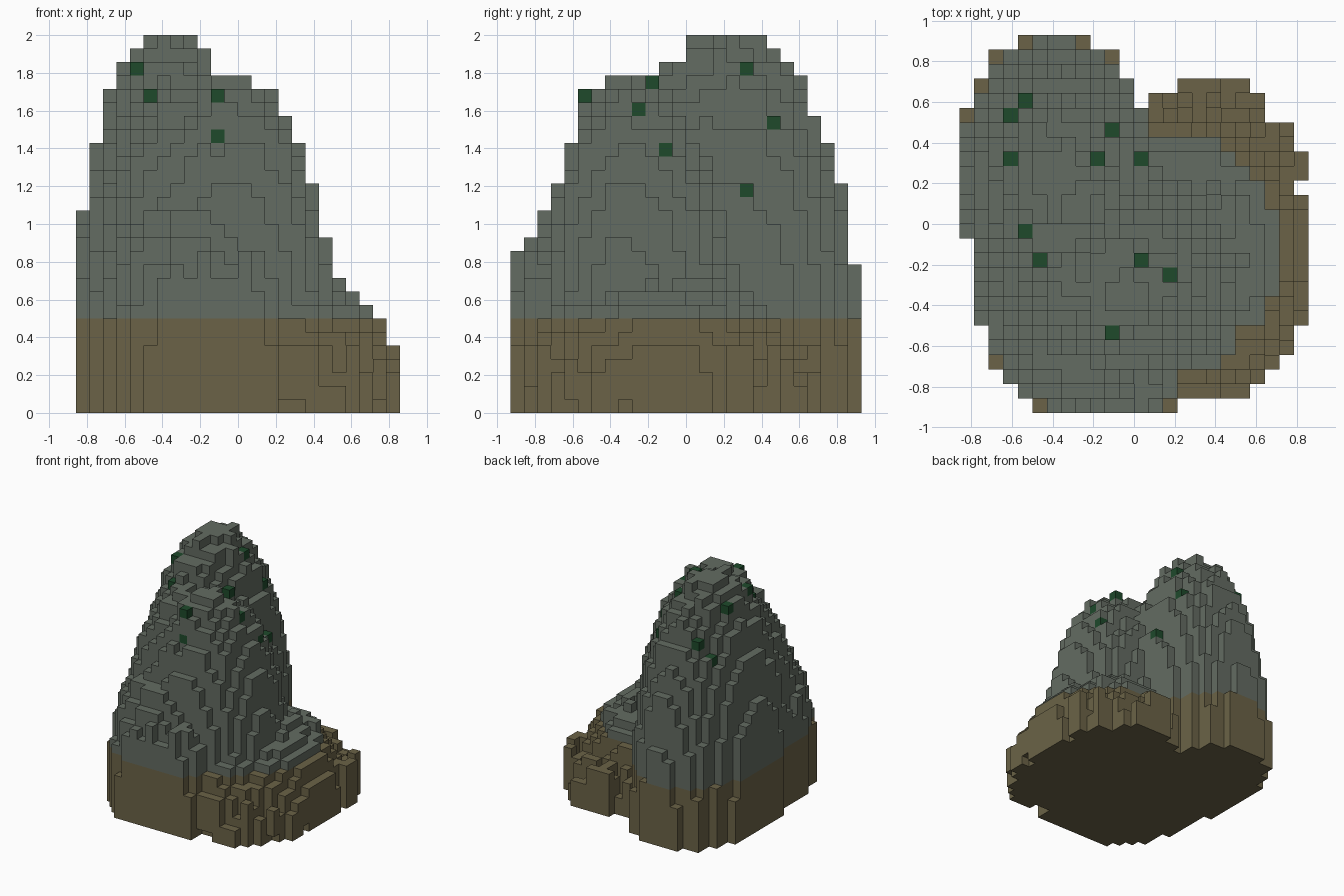
import bpy, bmesh, math, random

if "Cube" in bpy.data.objects:
    bpy.data.objects.remove(bpy.data.objects["Cube"])

random.seed(7)
S = 1 / 14                      # block size: 28 blocks tall

# Footprint: last and first block row (y) for each block column (x = -12..11)
BACK = [8, 10, 12, 12, 13, 13, 13, 13, 13, 12, 12, 10,
        8, 9, 9, 10, 10, 10, 10, 10, 9, 7, 7, 5]
FRONT = [-1, -7, -10, -11, -12] + [-13] * 10 + [-12] * 5 + [-11, -10, -9, -7]
cells = {(i - 12, j) for i in range(24) for j in range(FRONT[i], BACK[i])}
cells.discard((11, 2))

# Domes: centre x, y, radius x, radius front, radius back, height, roundness
DOMES = [(-.38, .22, .50, .72, .71, 2.03, .42),    # tall back peak
         (-.04, -.34, .59, .47, .69, 1.80, .50),   # front right peak
         (-.30, -.20, .51, .55, .70, 1.73, .45),   # front left shoulder
         (-.22, -.30, .58, .66, .50, 1.26, .30),   # front ledge
         (.15, -.05, .71, .83, .60, .76, .30)]     # low right skirt


def dome(x, y, d):
    cx, cy, rx, rf, rb, h, p = d
    q = ((x - cx) / rx) ** 2 + ((y - cy) / (rf if y < cy else rb)) ** 2
    return h * (1 - q) ** p if q < 1 else 0


def neighbours(i, j):
    return sum((i + a, j + b) in cells for a, b in ((1, 0), (-1, 0), (0, 1), (0, -1)))


# Column heights in blocks, with a little weathering
height, bottom = {}, {}
for i, j in sorted(cells):
    x, y = (i + .5) * S, (j + .5) * S
    h = max(dome(x, y, d) for d in DOMES) * 14 + random.uniform(-.7, .3)
    edge = neighbours(i, j) < 4
    bottom[i, j] = 0
    if x < .2 and not (x > 0 and y > 0):           # steep cliffs left, front, back
        floor = random.randint(3, 6) if neighbours(i, j) < 3 else random.randint(9, 12)
    else:                                          # crumbling, undercut right edge
        floor = random.randint(2, 5)
        if edge:
            bottom[i, j] = random.choice((0, 0, 0, 1))
    height[i, j] = min(28, max(floor, round(h)))

# Mossy blocks: the first group caps its columns, the last two sit in cliff faces
MOSS = [(-8, 8, 22), (-9, 7, 20), (-9, 4, 25), (-2, 6, 21), (-3, 4, 25), (0, 4, 16),
        (-8, -1, 25), (-7, -3, 23), (0, -3, 24), (2, -4, 22), (-2, -8, 23)]
for i, j, k in MOSS:
    height[i, j] = k + 1
height.update({(3, -2): 21, (4, -2): 18, (-2, -9): 19})
moss = set(MOSS) | {(-2, -8, 20), (3, -2, 19)}

solid = {(*c, k) for c, h in height.items() for k in range(bottom[c], h)}


def material(name, rgb):
    m = bpy.data.materials.new(name)
    m.diffuse_color = (*rgb, 1)
    m.use_nodes = True
    m.node_tree.nodes["Principled BSDF"].inputs["Base Color"].default_value = m.diffuse_color
    return m


# Block face corners, one quad for each direction
SIDES = {(1, 0, 0): ((1, 0, 0), (1, 1, 0), (1, 1, 1), (1, 0, 1)),
         (-1, 0, 0): ((0, 1, 0), (0, 0, 0), (0, 0, 1), (0, 1, 1)),
         (0, 1, 0): ((1, 1, 0), (0, 1, 0), (0, 1, 1), (1, 1, 1)),
         (0, -1, 0): ((0, 0, 0), (1, 0, 0), (1, 0, 1), (0, 0, 1)),
         (0, 0, 1): ((0, 0, 1), (1, 0, 1), (1, 1, 1), (0, 1, 1)),
         (0, 0, -1): ((0, 1, 0), (1, 1, 0), (1, 0, 0), (0, 0, 0))}


def blocks(name, voxels, mat):
    """Mesh of the exposed block faces belonging to one part."""
    bm = bmesh.new()
    verts = {}
    for v in sorted(voxels):
        for d, quad in SIDES.items():
            if tuple(a + b for a, b in zip(v, d)) in solid:
                continue
            face = []
            for q in quad:
                p = tuple(a + b for a, b in zip(v, q))
                if p not in verts:
                    verts[p] = bm.verts.new([a * S for a in p])
                face.append(verts[p])
            bm.faces.new(face)
    # Merge coplanar block faces into larger flat ones
    bmesh.ops.dissolve_limit(bm, angle_limit=.01, verts=bm.verts[:], edges=bm.edges[:])
    me = bpy.data.meshes.new(name)
    bm.to_mesh(me)
    bm.free()
    me.materials.append(mat)
    bpy.context.collection.objects.link(bpy.data.objects.new(name, me))


# Earthy base, grey rock above, scattered moss
blocks("earth_base", {v for v in solid - moss if v[2] < 7},
       material("earth brown", (.146, .124, .063)))
blocks("rock_peaks", {v for v in solid - moss if v[2] >= 7},
       material("rock grey", (.126, .149, .122)))
blocks("moss_blocks", moss, material("moss green", (.013, .068, .024)))
